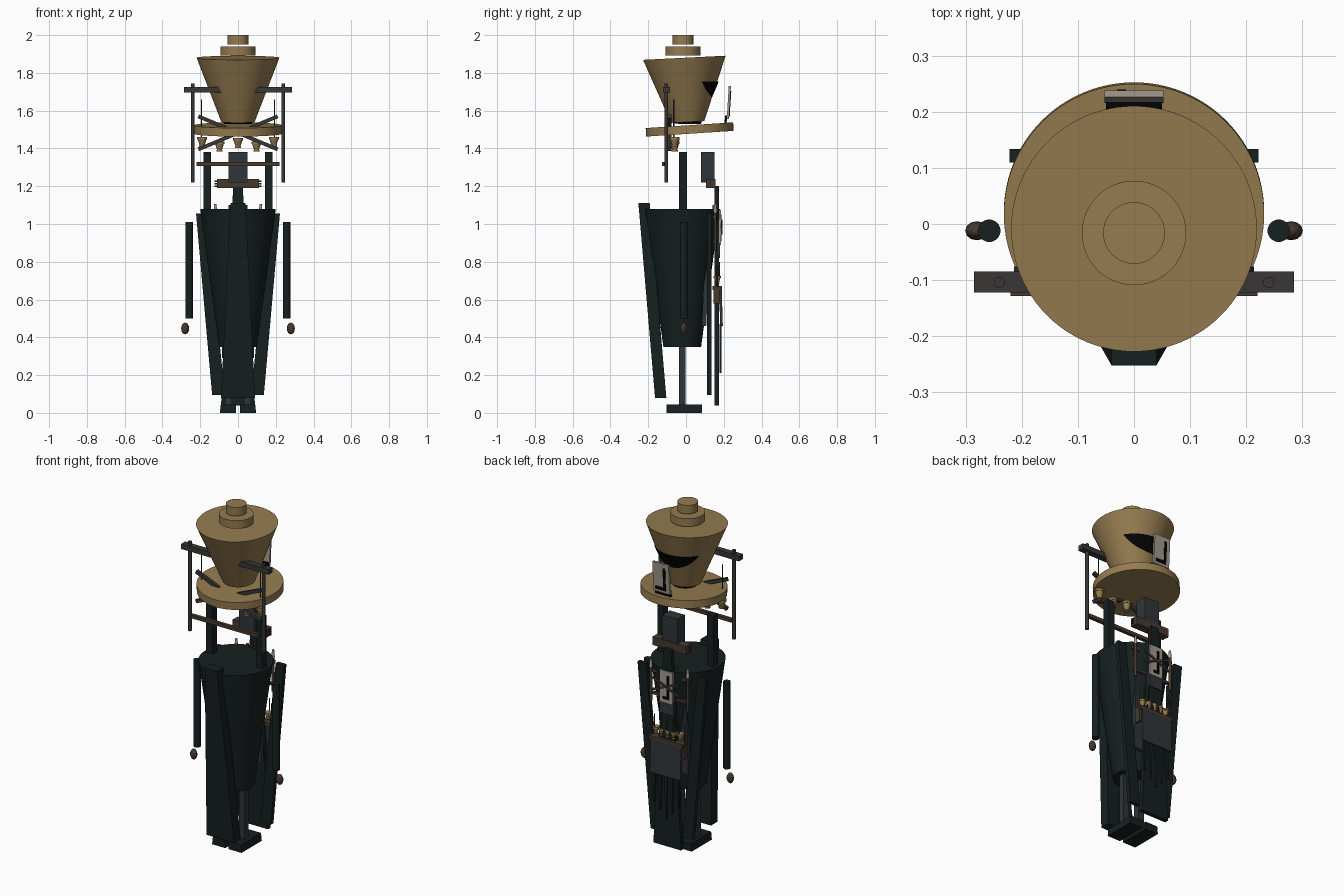
import bpy, math
from mathutils import Vector


def mat(name, c):
    m = bpy.data.materials.new(name)
    m.diffuse_color = (*c, 1)
    return m


TAN = mat("tan", (0.30, 0.20, 0.08))
DARK = mat("dark_cloth", (0.008, 0.014, 0.014))
BROWN = mat("brown", (0.06, 0.042, 0.028))
SLATE = mat("slate", (0.028, 0.036, 0.042))
CARD = mat("card", (0.36, 0.32, 0.27))
BLACK = mat("black", (0.001, 0.001, 0.001))
IRON = mat("iron", (0.04, 0.038, 0.036))


def finish(name, verts, faces, m):
    me = bpy.data.meshes.new(name)
    me.from_pydata(verts, [], faces)
    ob = bpy.data.objects.new(name, me)
    bpy.context.collection.objects.link(ob)
    me.materials.append(m)
    return ob


def loft(name, m, low, high):
    """Tapered board; each end is (x, y, z, half width, half depth)."""
    v = []
    for x, y, z, w, d in (low, high):
        v += [(x - w, y - d, z), (x + w, y - d, z), (x + w, y + d, z), (x - w, y + d, z)]
    f = [(3, 2, 1, 0), (4, 5, 6, 7)] + [(i, (i + 1) % 4, (i + 1) % 4 + 4, i + 4) for i in range(4)]
    return finish(name, v, f, m)


def box(name, m, x0, x1, y0, y1, z0, z1):
    x, y, w, d = (x0 + x1) / 2, (y0 + y1) / 2, (x1 - x0) / 2, (y1 - y0) / 2
    return loft(name, m, (x, y, z0, w, d), (x, y, z1, w, d))


def cone(name, m, p, q, r1, r2, n=64):
    """Cylinder or cone running from p to q."""
    p, q = Vector(p), Vector(q)
    bpy.ops.mesh.primitive_cone_add(vertices=n, radius1=r1, radius2=r2,
                                    depth=(q - p).length, location=(p + q) / 2)
    ob = bpy.context.object
    ob.rotation_euler = (q - p).to_track_quat('Z', 'Y').to_euler()
    ob.name = name
    ob.data.materials.append(m)
    bpy.ops.object.shade_smooth_by_angle()
    return ob


def beam(name, m, p, q, w, d):
    """Square bar running from p to q in a plane facing the front."""
    p, q = Vector(p), Vector(q)
    a = (q - p).normalized()
    s = a.cross(Vector((0, 1, 0))).normalized() * w / 2
    t = a.cross(s).normalized() * d / 2
    v = [e + i * s + j * t for e in (p, q) for i, j in ((-1, -1), (1, -1), (1, 1), (-1, 1))]
    f = [(3, 2, 1, 0), (4, 5, 6, 7)] + [(i, (i + 1) % 4, (i + 1) % 4 + 4, i + 4) for i in range(4)]
    return finish(name, v, f, m)


def cup(name, x, y, z, s=1.0):
    cone(name, TAN, (x, y, z), (x, y, z + 0.032 * s), 0.013 * s, 0.023 * s, 20)
    cone(name + "_rim", TAN, (x, y, z + 0.032 * s), (x, y, z + 0.045 * s), 0.026 * s, 0.026 * s, 20)
    cone(name + "_foot", TAN, (x, y, z - 0.008 * s), (x, y, z), 0.017 * s, 0.017 * s, 20)


# Hat: tilted brim and flared crown, stepped top, dark band
cone("hat_brim", TAN, (0, 0.018, 1.478), (0, 0.021, 1.523), 0.232, 0.232, 96)
bpy.context.object.rotation_euler.x = -0.065
cone("hat_crown", TAN, (0, -0.008, 1.54), (0, 0.008, 1.88), 0.088, 0.219, 96)
bpy.context.object.rotation_euler.x = -0.05
cone("hat_step", TAN, (0, -0.016, 1.893), (0, -0.016, 1.94), 0.093, 0.093)
cone("hat_top", TAN, (0, -0.016, 1.95), (0, -0.016, 2.0), 0.055, 0.055)
cone("hat_band", BLACK, (0, 0, 1.53), (0, 0.014, 1.757), 0.073, 0.164)
bpy.context.object.rotation_euler.x = 0.02

# Card on the back of the hat
loft("hat_card", CARD, (0, 0.222, 1.555, 0.053, 0.006), (0, 0.232, 1.73, 0.053, 0.006))
loft("hat_card_holder", BLACK, (0, 0.207, 1.52, 0.05, 0.006), (0, 0.214, 1.575, 0.05, 0.006))
loft("hat_card_slot", BLACK, (-0.022, 0.227, 1.585, 0.008, 0.005), (-0.022, 0.235, 1.705, 0.008, 0.005))
loft("hat_card_slot_base", BLACK, (0.005, 0.227, 1.57, 0.034, 0.005), (0.005, 0.228, 1.588, 0.034, 0.005))

# Hanging rig around the hat
for s in (-1, 1):
    box("rig_arm", IRON, *sorted((s * 0.285, s * 0.09)), -0.122, -0.085, 1.695, 1.725)
    cone("rig_post", IRON, (s * 0.24, -0.104, 1.22), (s * 0.24, -0.104, 1.745), 0.01, 0.01, 20)
    beam("rig_cross_bar", IRON, (-s * 0.21, -0.085, 1.395), (s * 0.21, -0.085, 1.57), 0.02, 0.018)
    cone("rig_thin_rod", IRON, (s * 0.193, -0.065, 1.45), (s * 0.193, -0.065, 1.66), 0.003, 0.003, 12)
box("rig_lower_bar", BROWN, -0.22, 0.22, -0.128, -0.108, 1.308, 1.328)
for i, (x, z) in enumerate(((-0.19, 1.415), (-0.098, 1.392), (0, 1.41), (0.098, 1.392), (0.19, 1.415))):
    cup("rig_cup", x, -0.06, z)

# Neck block, shoulder bar with pins, shoulder posts
box("neck_block", SLATE, -0.05, 0.05, 0.08, 0.15, 1.22, 1.38)
box("shoulder_bar", BROWN, -0.11, 0.11, 0.107, 0.155, 1.19, 1.238)
for z in (1.2, 1.213, 1.226):
    cone("shoulder_pin", BROWN, (-0.125, 0.13, z), (0.125, 0.13, z), 0.003, 0.003, 12)
for s in (-1, 1):
    box("shoulder_post", DARK, *sorted((s * 0.142, s * 0.182)), -0.036, 0.006, 1.06, 1.38)

# Torso and coat panels
cone("torso", DARK, (0, -0.02, 0.35), (0, -0.02, 1.08), 0.1, 0.2, 96)
loft("front_panel", DARK, (0, -0.134, 0.08, 0.09, 0.03), (0, -0.222, 1.11, 0.04, 0.03))
loft("back_panel", DARK, (0, 0.163, 0.04, 0.09, 0.012), (0, 0.163, 1.2, 0.025, 0.012))
for s in (-1, 1):
    loft("side_tail", DARK, (s * 0.103, 0.122, 0.095, 0.034, 0.012), (s * 0.195, 0.122, 1.055, 0.027, 0.012))
loft("inner_plate", SLATE, (0, 0.095, 0.46, 0.09, 0.012), (0, 0.115, 0.88, 0.09, 0.012))

# Arms, hands, legs and shoes
for s in (-1, 1):
    cone("arm", DARK, (s * 0.258, -0.012, 0.5), (s * 0.258, -0.012, 1.01), 0.02, 0.02, 32)
    bpy.ops.mesh.primitive_uv_sphere_add(segments=12, ring_count=8, radius=1, location=(s * 0.28, -0.012, 0.447))
    hand = bpy.context.object
    hand.name = "hand"
    hand.scale = (0.021, 0.017, 0.031)
    hand.data.materials.append(BROWN)
    box("leg", SLATE, *sorted((s * 0.032, s * 0.07)), -0.038, -0.002, 0.045, 0.37)
    loft("shoe", DARK, (s * 0.053, -0.01, 0, 0.043, 0.094), (s * 0.051, -0.01, 0.045, 0.04, 0.094))

# Back fittings: upper card with slot, posts, rails and crossed bars
loft("back_card", CARD, (0, 0.181, 0.89, 0.043, 0.005), (0, 0.18, 1.075, 0.043, 0.005))
loft("back_card_slot", BLACK, (-0.012, 0.186, 0.92, 0.007, 0.003), (-0.012, 0.185, 1.05, 0.007, 0.003))
box("back_card_slot_base", BLACK, -0.018, 0.02, 0.183, 0.189, 0.91, 0.925)
box("back_card_plate", SLATE, -0.045, 0.045, 0.17, 0.181, 0.82, 0.9)
box("back_rail", BROWN, -0.135, 0.135, 0.14, 0.155, 1.03, 1.048)
box("back_rail_low", BROWN, -0.125, 0.125, 0.14, 0.155, 0.9, 0.914)
for s in (-1, 1):
    cone("back_post", BROWN, (s * 0.12, 0.155, 0.86), (s * 0.12, 0.155, 1.06), 0.008, 0.008, 16)
    cone("back_post_tip", CARD, (s * 0.12, 0.155, 1.06), (s * 0.12, 0.155, 1.105), 0.01, 0.006, 16)
    cone("back_peg", BROWN, (s * 0.042, 0.148, 1.04), (s * 0.042, 0.148, 1.1), 0.007, 0.007, 16)
    beam("back_cross_bar", BROWN, (-s * 0.085, 0.189, 0.95), (s * 0.085, 0.189, 1.02), 0.011, 0.008)

# Lower apron plate with frame, small cups and hanging sticks
loft("apron_plate", SLATE, (0, 0.188, 0.46, 0.1, 0.007), (0, 0.182, 0.66, 0.1, 0.007))
box("apron_rail", BROWN, -0.11, 0.11, 0.14, 0.19, 0.65, 0.672)
for s in (-1, 1):
    box("apron_side", BROWN, *sorted((s * 0.1, s * 0.113)), 0.145, 0.18, 0.58, 0.66)
    cone("apron_side_rod", BROWN, (s * 0.107, 0.165, 0.66), (s * 0.107, 0.165, 0.78), 0.005, 0.005, 12)
for x in (-0.08, -0.04, 0, 0.04, 0.08):
    cup("apron_cup", x, 0.165, 0.69, 0.75)
    cone("apron_rod", BROWN, (x, 0.178, 0.72), (x, 0.178, 0.8), 0.003, 0.003, 10)
    loft("apron_stick", DARK, (x, 0.183, 0.21 + abs(x), 0.005, 0.006),
         (x * 0.95, 0.183, 0.47, 0.008, 0.006))
